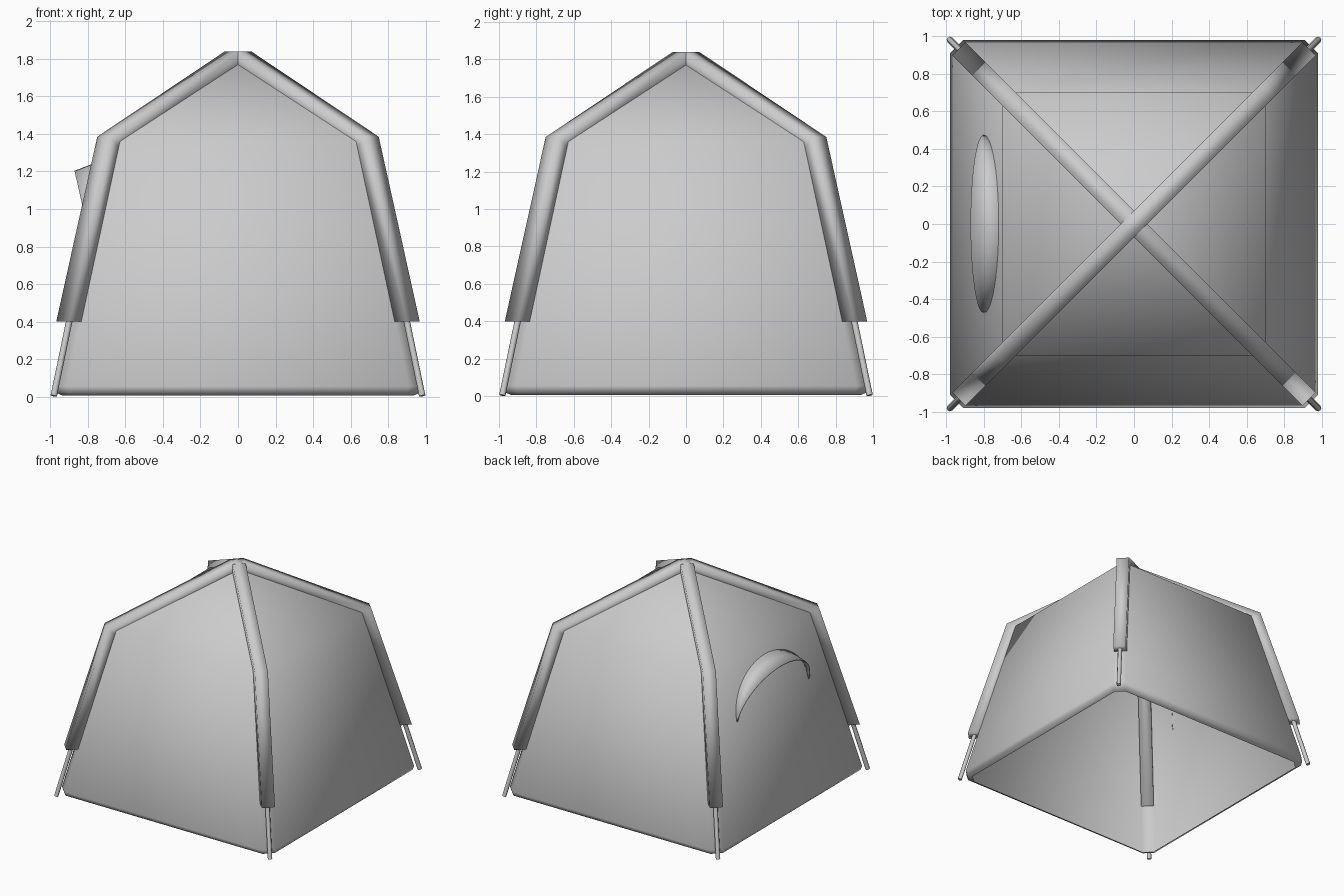
import bpy, math

if "Cube" in bpy.data.objects:
    bpy.data.objects.remove(bpy.data.objects["Cube"])

def make(name, verts, faces, angle):
    me = bpy.data.meshes.new(name)
    me.from_pydata(verts, [], faces)
    me.update()
    ob = bpy.data.objects.new(name, me)
    bpy.context.collection.objects.link(ob)
    bpy.ops.object.select_all(action='DESELECT')
    ob.select_set(True)
    bpy.context.view_layer.objects.active = ob
    bpy.ops.object.mode_set(mode='EDIT')
    bpy.ops.mesh.select_all(action='SELECT')
    bpy.ops.mesh.normals_make_consistent(inside=False)
    bpy.ops.object.mode_set(mode='OBJECT')
    bpy.ops.object.shade_smooth_by_angle(angle=math.radians(angle))
    return ob

# Fabric shell: stacked square rings with cut corners, open at the bottom
def ring(h, z, cut):
    c = h - cut
    return [(h, -c, z), (h, c, z), (c, h, z), (-c, h, z),
            (-h, c, z), (-h, -c, z), (-c, -h, z), (c, -h, z)]

levels = [(0.935, 0.005, 0.06), (0.97, 0.022, 0.065), (0.98, 0.055, 0.07),
          (0.70, 1.36, 0.06), (0.04, 1.79, 0.02)]
verts = [v for lv in levels for v in ring(*lv)]
n = len(levels)
faces = [(8*k + i, 8*k + (i+1) % 8, 8*k + 8 + (i+1) % 8, 8*k + 8 + i)
         for k in range(n - 1) for i in range(8)]
faces.append(tuple(range(8*(n-1), 8*n)))
make("tent_shell", verts, faces, 60)

# Square sleeves running corner to corner over the top
outer = [(1.32, 0.4), (1.011, 1.385), (0.05, 1.84)]
inner = [(1.215, 0.4), (0.931, 1.315), (0.05, 1.73)]
full = lambda p: p + [(-r, z) for r, z in reversed(p)]
w = 0.05
for name, a in (("sleeve_a", math.pi/4), ("sleeve_b", -math.pi/4)):
    ca, sa = math.cos(a), math.sin(a)
    verts = []
    for (ro, zo), (ri, zi) in zip(full(outer), full(inner)):
        for r, t, z in ((ro, w, zo), (ro, -w, zo), (ri, -w, zi), (ri, w, zi)):
            verts.append((r*ca - t*sa, r*sa + t*ca, z))
    faces = [(4*k + i, 4*k + (i+1) % 4, 4*k + 4 + (i+1) % 4, 4*k + 4 + i)
             for k in range(5) for i in range(4)]
    faces += [(0, 1, 2, 3), (20, 21, 22, 23)]
    make(name, verts, faces, 100)

# Thin poles inside the sleeves, showing at the feet
path = full([(0.982, 0.004), (0.9, 0.4), (0.69, 1.35), (0.05, 1.785)])
for name, s in (("pole_a", 1), ("pole_b", -1)):
    cu = bpy.data.curves.new(name, 'CURVE')
    cu.dimensions = '3D'
    cu.bevel_depth = 0.017
    cu.bevel_resolution = 2
    cu.use_fill_caps = True
    sp = cu.splines.new('POLY')
    sp.points.add(len(path) - 1)
    for p, (r, z) in zip(sp.points, path):
        p.co = (r, r*s, z, 1)
    bpy.context.collection.objects.link(bpy.data.objects.new(name, cu))

# Arched window awning on the left wall
verts, faces, seg = [], [], 24
for i in range(seg + 1):
    t = math.pi * i / seg
    y, s = 0.47 * math.cos(t), math.sin(t)
    verts += [(-0.797 + 0.083*s, y, 0.9 + 0.36*s),
              (-0.803 - 0.067*s, y, 0.9 + 0.30*s)]
faces = [(2*i, 2*i + 1, 2*i + 3, 2*i + 2) for i in range(seg)]
awning = make("window_awning", verts, faces, 60)
m = awning.modifiers.new("thickness", 'SOLIDIFY')
m.thickness = 0.008
m.offset = 0
